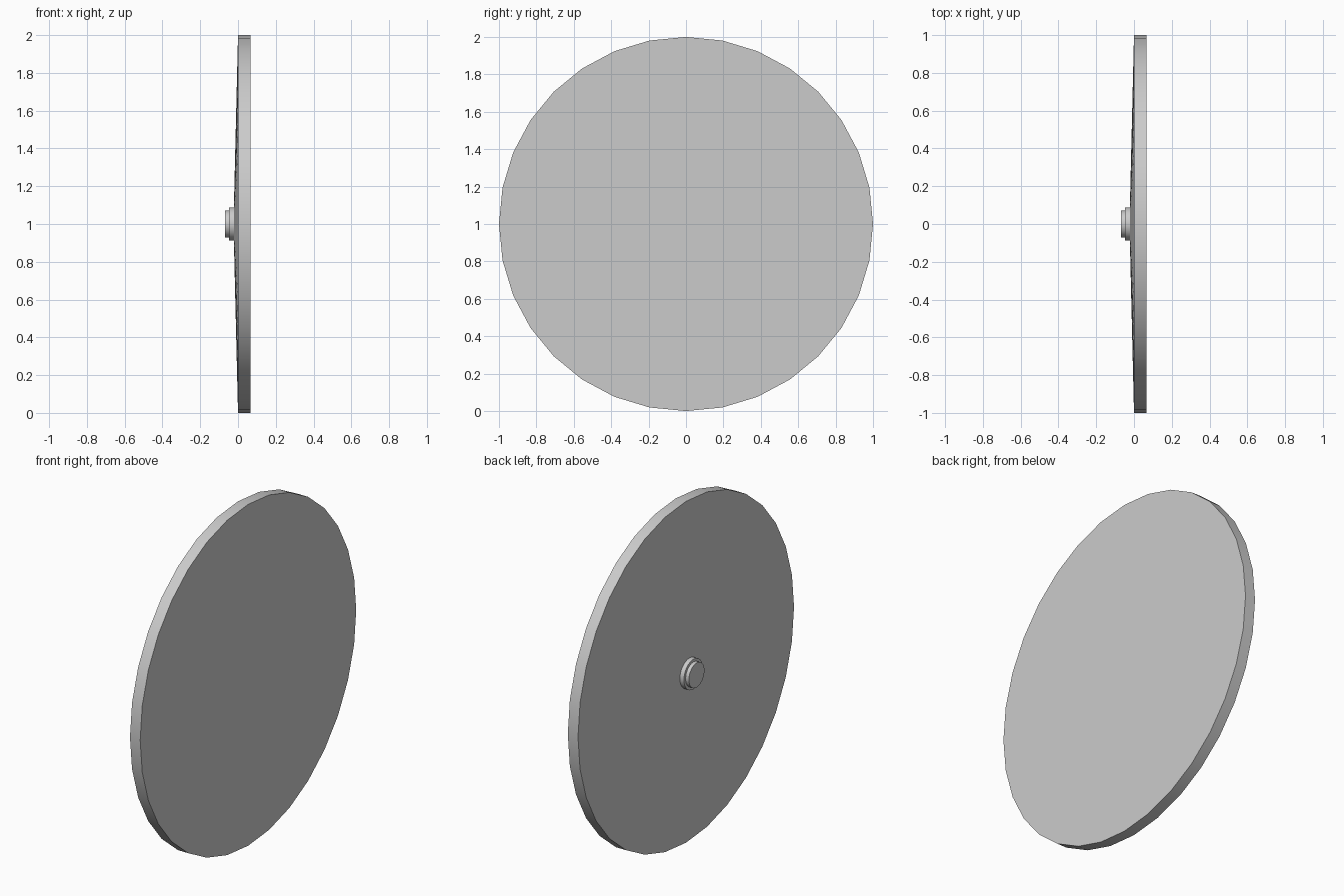
import bpy, bmesh, math
from mathutils import Vector

if "Cube" in bpy.data.objects:
    bpy.data.objects.remove(bpy.data.objects["Cube"])


def lathe_x(name, profile, sides):
    """Closed solid turned about the x axis at z = 1, from (x, radius) points."""
    bm = bmesh.new()
    rings = []
    for x, r in profile:
        if r == 0:
            rings.append([bm.verts.new((x, 0, 1))])
        else:
            rings.append([bm.verts.new((x, r * math.sin(2 * math.pi * i / sides),
                                        1 + r * math.cos(2 * math.pi * i / sides)))
                          for i in range(sides)])
    for a, b in zip(rings, rings[1:]):
        for i in range(sides):
            corners = [a[i % len(a)], a[(i + 1) % len(a)],
                       b[(i + 1) % len(b)], b[i % len(b)]]
            bm.faces.new(list(dict.fromkeys(corners)))
    bmesh.ops.recalc_face_normals(bm, faces=bm.faces)
    mesh = bpy.data.meshes.new(name)
    bm.to_mesh(mesh)
    bm.free()
    obj = bpy.data.objects.new(name, mesh)
    bpy.context.collection.objects.link(obj)
    bpy.context.view_layer.objects.active = obj
    obj.select_set(True)
    bpy.ops.object.shade_smooth_by_angle(angle=math.radians(30))
    obj.select_set(False)
    return obj


# Round panel: flat face on +x, very shallow cone on -x
lathe_x("round_panel", [(0.066, 0), (0.066, 1.0), (0.0, 1.0), (-0.024, 0)], 32)

# Stepped hub in the middle of the back
lathe_x("hub", [(-0.015, 0), (-0.015, 0.088), (-0.048, 0.088),
                (-0.048, 0.072), (-0.069, 0.072), (-0.069, 0)], 32)
